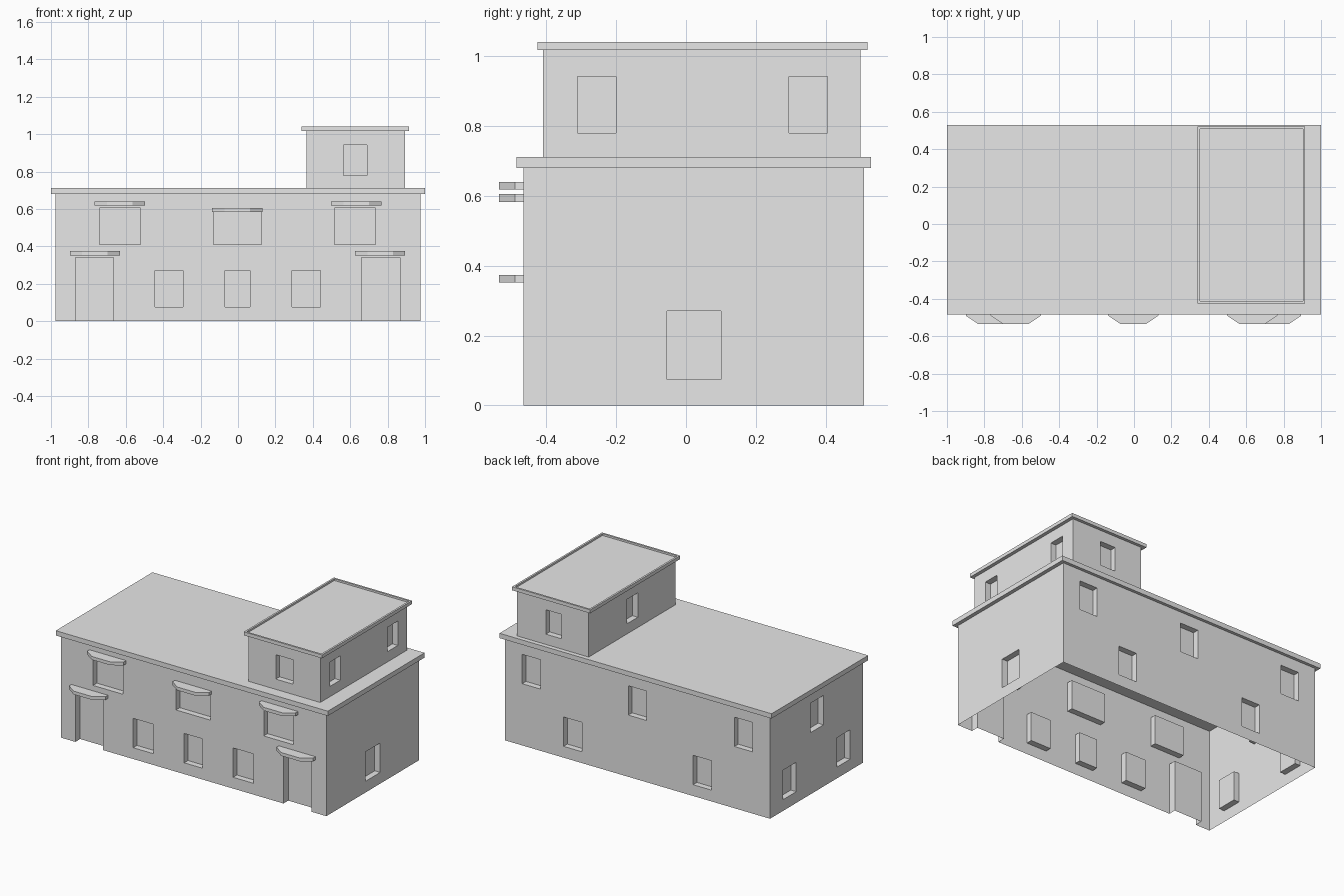
import bpy
import bmesh
from mathutils import Matrix, Vector

if "Cube" in bpy.data.objects:
    bpy.data.objects.remove(bpy.data.objects["Cube"], do_unlink=True)

# One plain grey for the whole building
grey = bpy.data.materials.new("light_grey")
grey.use_nodes = True
grey.diffuse_color = (0.8, 0.8, 0.8, 1)
grey.node_tree.nodes["Principled BSDF"].inputs["Base Color"].default_value = (0.8, 0.8, 0.8, 1)


def add_box(bm, x, y, z):
    """Add a box from three (low, high) ranges."""
    size = Vector((r[1] - r[0] for r in (x, y, z)))
    mid = Vector(((r[0] + r[1]) / 2 for r in (x, y, z)))
    matrix = Matrix.Translation(mid) @ Matrix.Diagonal(size).to_4x4()
    return bmesh.ops.create_cube(bm, size=1, matrix=matrix)["verts"]


def finish(bm, name):
    bmesh.ops.recalc_face_normals(bm, faces=bm.faces)
    mesh = bpy.data.meshes.new(name)
    bm.to_mesh(mesh)
    bm.free()
    mesh.materials.append(grey)
    obj = bpy.data.objects.new(name, mesh)
    bpy.context.collection.objects.link(obj)
    return obj


def box(name, x, y, z):
    bm = bmesh.new()
    add_box(bm, x, y, z)
    return finish(bm, name)


def recess(obj, x, y, openings):
    """Cut shallow openings (side, low, high, bottom, top, depth) into the walls."""
    bm = bmesh.new()
    for side, low, high, bottom, top, depth in openings:
        wall = {"front": y[0], "back": y[1], "left": x[1], "right": x[0]}[side]
        inward = depth if side in ("front", "right") else -depth
        across = tuple(sorted((wall + inward, wall - inward)))
        if side in ("front", "back"):
            add_box(bm, (low, high), across, (bottom, top))
        else:
            add_box(bm, across, (low, high), (bottom, top))
    cutter = finish(bm, "opening_cutter")
    cutter.hide_render = True
    mod = obj.modifiers.new("openings", "BOOLEAN")
    mod.object = cutter
    mod.operation = "DIFFERENCE"
    mod.solver = "EXACT"
    graph = bpy.context.evaluated_depsgraph_get()
    mesh = bpy.data.meshes.new_from_object(obj.evaluated_get(graph))
    obj.modifiers.clear()
    obj.data = mesh
    bpy.data.objects.remove(cutter, do_unlink=True)


def open_ends(obj, heights):
    """Remove the horizontal faces at the given heights, leaving a shell."""
    bm = bmesh.new()
    bm.from_mesh(obj.data)
    doomed = [f for f in bm.faces if abs(f.normal.z) > 0.9
              and any(abs(f.calc_center_median().z - h) < 0.001 for h in heights)]
    bmesh.ops.delete(bm, geom=doomed, context="FACES")
    bm.to_mesh(obj.data)
    bm.free()


# Main block: hollow walls with recessed doors and windows
LOW, HIGH, DEPTH = (0.075, 0.27), (0.41, 0.605), 0.04
main_x, main_y = (-0.975, 0.975), (-0.465, 0.51)
openings = []
for a, b in ((-0.445, -0.295), (-0.07, 0.065), (0.29, 0.44)):
    openings.append(("front", a, b, *LOW, DEPTH))
for a, b in ((-0.74, -0.52), (-0.13, 0.125), (0.515, 0.735)):
    openings.append(("front", a, b, *HIGH, DEPTH))
for a, b in ((-0.87, -0.665), (0.66, 0.865)):
    openings.append(("front", a, b, -0.1, 0.34, 0.05))
for mid in (-0.78, 0, 0.78):
    openings.append(("back", mid - 0.067, mid + 0.067, *HIGH, DEPTH))
for mid in (-0.476, 0.476):
    openings.append(("back", mid - 0.067, mid + 0.067, *LOW, DEPTH))
for mid, level in ((0.304, LOW), (0.018, HIGH), (-0.26, LOW)):
    openings.append(("right", mid - 0.069, mid + 0.069, *level, DEPTH))
openings.append(("left", -0.055, 0.1, *LOW, DEPTH))
walls = box("main_walls", main_x, main_y, (0, 0.68))
recess(walls, main_x, main_y, openings)
open_ends(walls, (0, 0.68))

# Overhanging main roof
box("main_roof", (-1, 1), (-0.485, 0.53), (0.68, 0.712))

# Rooftop room with small windows
room_x, room_y, room_z = (0.365, 0.892), (-0.41, 0.5), (0.78, 0.942)
room = box("rooftop_room", room_x, room_y, (0.712, 1.018))
recess(room, room_x, room_y, [
    ("front", 0.565, 0.69, *room_z, DEPTH),
    ("back", 0.565, 0.68, *room_z, DEPTH),
    ("left", -0.31, -0.2, *room_z, DEPTH),
    ("left", 0.295, 0.405, *room_z, DEPTH),
    ("right", -0.015, 0.1, *room_z, DEPTH),
])

# Rooftop cap with a shallow sunken top
bm = bmesh.new()
add_box(bm, (0.34, 0.915), (-0.425, 0.52), (1.017, 1.04))
bm.normal_update()
top = [f for f in bm.faces if f.normal.z > 0.9]
bmesh.ops.inset_region(bm, faces=top, thickness=0.018)
sunk = bmesh.ops.extrude_face_region(bm, geom=top)["geom"]
bmesh.ops.translate(bm, vec=(0, 0, -0.012),
                    verts=[v for v in sunk if isinstance(v, bmesh.types.BMVert)])
bmesh.ops.delete(bm, geom=[f for f in top if f.is_valid], context="FACES_ONLY")
finish(bm, "rooftop_cap")

# Awnings with chamfered fronts over the doors and upper windows
HALF = [(0.134, -0.465), (0.134, -0.49), (0.068, -0.535)]
OUTLINE = HALF + [(-x, y) for x, y in reversed(HALF)]
for name, mid, base in (("right_door_awning", -0.765, 0.352),
                        ("left_door_awning", 0.76, 0.352),
                        ("right_window_awning", -0.632, 0.618),
                        ("middle_window_awning", -0.004, 0.583),
                        ("left_window_awning", 0.632, 0.618)):
    bm = bmesh.new()
    face = bm.faces.new([bm.verts.new((mid + x, y, base)) for x, y in OUTLINE])
    lifted = bmesh.ops.extrude_face_region(bm, geom=[face], use_keep_orig=True)["geom"]
    bmesh.ops.translate(bm, vec=(0, 0, 0.022),
                        verts=[v for v in lifted if isinstance(v, bmesh.types.BMVert)])
    finish(bm, name)
